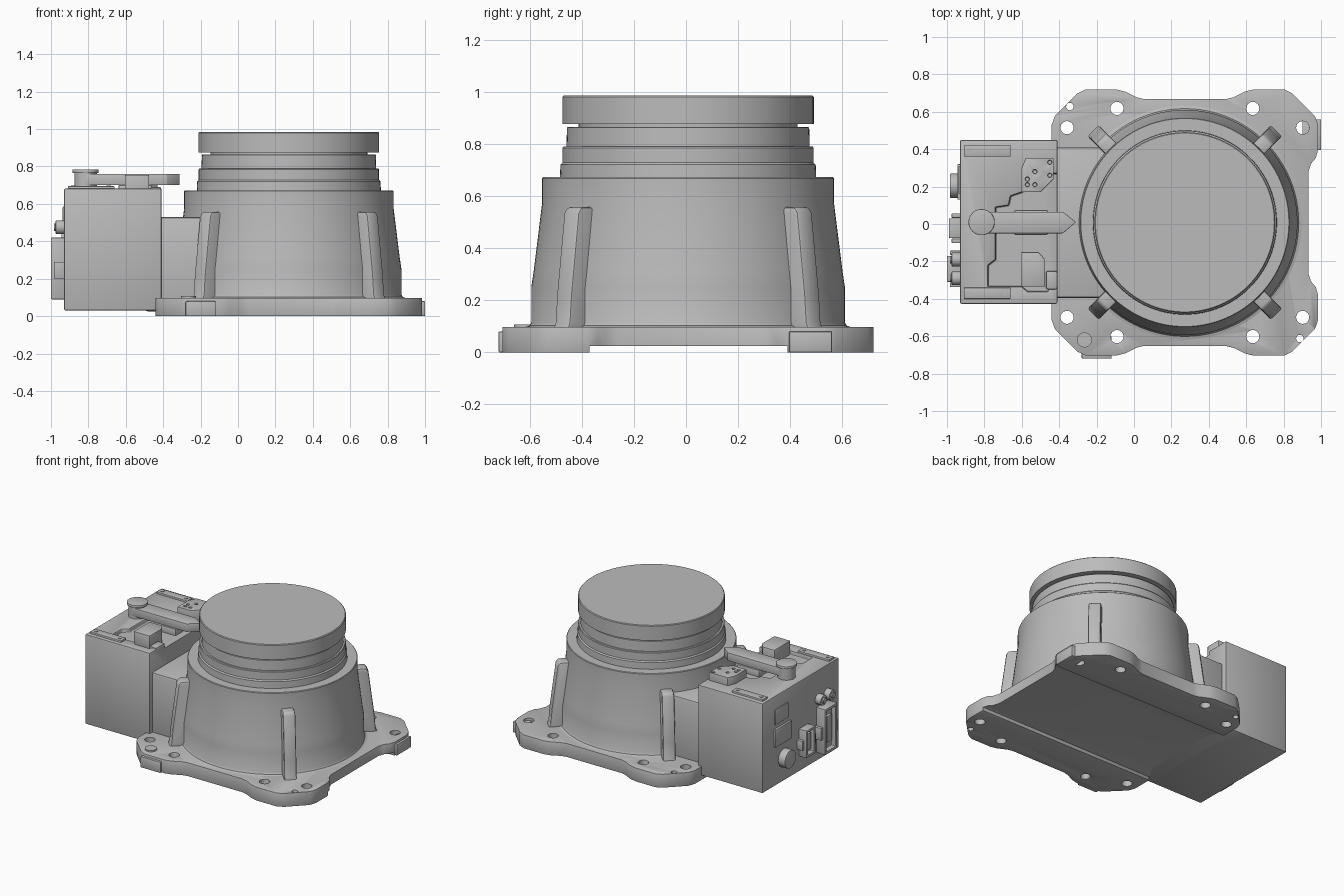
import bpy, bmesh, math
from mathutils import Matrix, Vector

old = bpy.data.objects.get("Cube")
if old:
    bpy.data.objects.remove(old, do_unlink=True)

grey = bpy.data.materials.new("cast_grey")
grey.use_nodes = True
GREY = (0.5, 0.5, 0.5, 1)
grey.diffuse_color = GREY
grey.node_tree.nodes["Principled BSDF"].inputs["Base Color"].default_value = GREY

CX, CY = 0.272, 0.008          # turret axis
CENTRE = Matrix.Translation((CX, CY, 0))


def finish(name, bm, bevel=0, cutters=(), segments=2):
    """Turn a bmesh into a shaded object, cut it, then round its edges."""
    bmesh.ops.recalc_face_normals(bm, faces=bm.faces)
    me = bpy.data.meshes.new(name)
    bm.to_mesh(me)
    bm.free()
    me.materials.append(grey)
    ob = bpy.data.objects.new(name, me)
    bpy.context.collection.objects.link(ob)
    bpy.ops.object.select_all(action='DESELECT')
    ob.select_set(True)
    bpy.context.view_layer.objects.active = ob
    for c in cutters:
        m = ob.modifiers.new("cut", 'BOOLEAN')
        m.object, m.operation, m.solver = c, 'DIFFERENCE', 'EXACT'
        bpy.ops.object.modifier_apply(modifier=m.name)
        bpy.data.objects.remove(c, do_unlink=True)
    if bevel:
        m = ob.modifiers.new("round", 'BEVEL')
        m.width, m.segments, m.limit_method = bevel, segments, 'ANGLE'
        m.angle_limit = math.radians(40)
        bpy.ops.object.modifier_apply(modifier=m.name)
    bpy.ops.object.shade_smooth_by_angle(angle=math.radians(30))
    return ob


def prism(name, pts, z0, z1, matrix=Matrix(), **kw):
    bm = bmesh.new()
    face = bm.faces.new([bm.verts.new((x, y, z0)) for x, y in pts])
    ext = bmesh.ops.extrude_face_region(bm, geom=[face])["geom"]
    bmesh.ops.translate(bm, vec=(0, 0, z1 - z0),
                        verts=[v for v in ext if isinstance(v, bmesh.types.BMVert)])
    bm.transform(matrix)
    return finish(name, bm, **kw)


def box(name, x, y, z, **kw):
    return prism(name, [(x[0], y[0]), (x[1], y[0]), (x[1], y[1]), (x[0], y[1])], *z, **kw)


def disc(name, x, y, r, z0, z1, n=32, **kw):
    pts = [(x + r * math.cos(2 * math.pi * i / n), y + r * math.sin(2 * math.pi * i / n))
           for i in range(n)]
    return prism(name, pts, z0, z1, **kw)


def plug(name, x0, x1, y, z, r, n=24, **kw):
    """Cylinder lying along x."""
    turn = Matrix.Translation((0, y, z)) @ Matrix.Rotation(math.pi / 2, 4, 'Y')
    return disc(name, 0, 0, r, x0, x1, n, matrix=turn, **kw)


def lathe(name, profile, steps=96):
    bm = bmesh.new()
    vs = [bm.verts.new((r, 0, z)) for r, z in profile]
    edges = [bm.edges.new(p) for p in zip(vs, vs[1:])]
    bmesh.ops.spin(bm, geom=vs + edges, cent=(0, 0, 0), axis=(0, 0, 1),
                   angle=2 * math.pi, steps=steps)
    bmesh.ops.remove_doubles(bm, verts=bm.verts, dist=0.0005)
    bm.transform(CENTRE)
    return finish(name, bm)


# Base plate: one quarter of the outline, mirrored twice
quarter = [(.66, .27), (.675, .315), (.70, .345), (.713, .39), (.713, .52), (.695, .57),
           (.575, .69), (.53, .712), (.37, .712), (.32, .70), (.26, .67), (.22, .66)]
outline = (quarter + [(-x, y) for x, y in reversed(quarter)]
           + [(-x, -y) for x, y in quarter] + [(x, -y) for x, y in reversed(quarter)])
holes = [disc("hole_cutter", CX + sx * dx, CY + sy * dy, 0.035, -0.1, 0.2, 24)
         for dx, dy in ((.363, .61), (.63, .507)) for sx in (-1, 1) for sy in (-1, 1)]
holes += [disc("pin_cutter", CX + s * .615, CY - s * .62, 0.02, -0.1, 0.2, 16) for s in (-1, 1)]
channel = box("channel_cutter", (-1, 1.5), (-0.37, 0.39), (-0.1, 0.025))
prism("base_plate", outline, 0, 0.097, matrix=CENTRE, cutters=holes + [channel],
      bevel=0.006)
box("front_datum_pad", (-0.28, -0.12), (-0.72, -0.6), (0, 0.08), bevel=0.005)
box("side_datum_pad", (0.9, 1.0), (0.395, 0.56), (0, 0.08), bevel=0.005)
disc("plate_button", -0.265, -0.62, 0.04, 0.09, 0.107)

# Turned body, collar and turntable
lathe("housing", [(0, .05), (.625, .05), (.625, .097), (.609, .102), (.602, .115),
                  (.602, .25), (.593, .31), (.56, .575), (.56, .668), (.556, .672), (.492, .672),
                  (.49, .72), (.482, .728), (.482, .785), (.478, .79), (.467, .79),
                  (.465, .862), (.462, .865), (.42, .865), (.42, .89), (0, .89)])
lathe("turntable", [(0, .876), (.483, .876), (.483, .98), (.478, .985), (0, .985)])

# Four diagonal ribs
rib = [(.45, .08), (.70, .08), (.683, .115), (.675, .22), (.635, .535), (.62, .557), (.45, .557)]
for k in range(4):
    turn = (CENTRE @ Matrix.Rotation(math.radians(45 + 90 * k), 4, 'Z')
            @ Matrix.Rotation(math.pi / 2, 4, 'X'))
    prism("rib", rib, -0.042, 0.042, matrix=turn, bevel=0.012)

# Rear neck and connection box with a stepped recess in its lid
box("neck", (-0.5, 0.1), (-0.395, 0.41), (0.026, 0.53), bevel=0.015)
recess = prism("recess_cutter", [(-.3, .27), (-.48, .27), (-.5, .22), (-.6, .17), (-.66, .15),
                                 (-.67, .1), (-.74, .09), (-.74, -.19), (-.78, -.22),
                                 (-.78, -.335), (-.6, -.335), (-.57, -.36), (-.46, -.36),
                                 (-.44, -.28), (-.3, -.26)], 0.655, 0.8)
box("connection_box", (-0.93, -0.41), (-0.427, 0.45), (0.03, 0.682),
    cutters=[recess], bevel=0.008)
for y in (-0.37, 0.39):
    box("lid_strip", (-0.91, -0.66), (y - 0.03, y + 0.03), (0.67, 0.695), bevel=0.004)
    for x in (-0.88, -0.69):
        disc("strip_screw", x, y, 0.012, 0.69, 0.699, 12)

# Swing arm with pivot cap, on its pad
prism("arm", [(-.815, -.05), (-.38, -.05), (-.31, .01), (-.38, .065), (-.815, .065)],
      0.70, 0.76, bevel=0.004)
disc("arm_pivot", -0.815, 0.01, 0.06, 0.65, 0.765)
disc("arm_cap", -0.815, 0.01, 0.07, 0.765, 0.785, bevel=0.004)
box("arm_pad", (-0.64, -0.46), (-0.06, 0.075), (0.64, 0.702), bevel=0.01)

# Lid blocks
prism("plain_block", [(-.605, -.335), (-.475, -.335), (-.475, -.19), (-.51, -.15), (-.605, -.15)],
      0.64, 0.755, bevel=0.006)
prism("drilled_block", [(-.605, .17), (-.50, .17), (-.43, .24), (-.43, .35), (-.58, .35),
                        (-.605, .29)], 0.64, 0.74, bevel=0.006,
      cutters=[disc("drill", x, y, 0.011, 0.72, 0.8, 12) for x, y in
               ((-.57, .21), (-.53, .28), (-.53, .21), (-.45, .33), (-.45, .26), (-.57, .24))])
box("lid_clip", (-0.47, -0.41), (-0.35, -0.25), (0.64, 0.69), bevel=0.01)

# End panel: sockets, plates and plugs
def socket(name, x, y, z, rim):
    cut = box("socket_cutter", (x - 0.1, x + 0.035), (y[0] + rim, y[1] - rim),
              (z[0] + rim, z[1] - rim))
    box(name, (x, -0.92), y, z, cutters=[cut], bevel=0.005)

socket("large_socket", -1.0, (-0.31, -0.17), (0.09, 0.42), 0.02)
socket("medium_socket", -0.99, (-0.075, 0.03), (0.14, 0.34), 0.018)
box("large_socket_insert", (-0.985, -0.94), (-0.27, -0.21), (0.16, 0.35), bevel=0.004)
box("medium_socket_insert", (-0.975, -0.94), (-0.045, 0.0), (0.18, 0.30), bevel=0.004)
for y in (-0.325, -0.155):
    box("latch_arm", (-0.985, -0.925), (y - 0.012, y + 0.012), (0.2, 0.29), bevel=0.004)
for y in (-0.09, 0.045):
    box("latch_tab", (-0.975, -0.925), (y - 0.012, y + 0.012), (0.2, 0.27), bevel=0.004)
for y in (-0.19, -0.29):
    plug("cable_plug", -0.975, -0.92, y, 0.475, 0.037, bevel=0.004)
    plug("plug_core", -0.985, -0.97, y, 0.475, 0.02, 16)
plug("round_cover", -0.985, -0.92, 0.205, 0.2, 0.065, 32, bevel=0.006)
box("upper_plate", (-0.937, -0.92), (0.16, 0.31), (0.475, 0.585), bevel=0.003)
box("lower_plate", (-0.945, -0.92), (0.13, 0.32), (0.315, 0.445), bevel=0.006)
